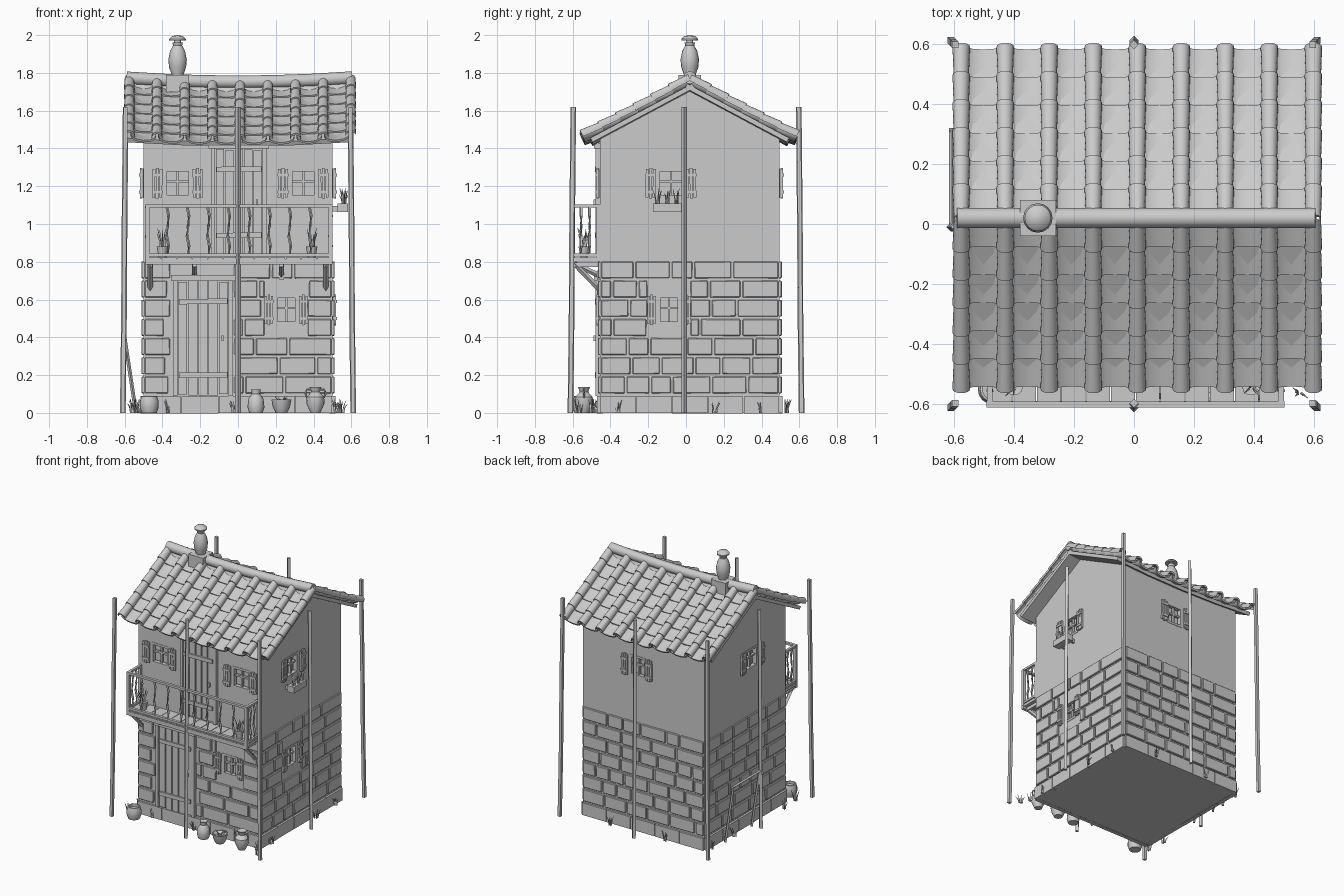
import bpy, bmesh, math, random
from mathutils import Matrix, Vector

random.seed(4)
if "Cube" in bpy.data.objects:
    bpy.data.objects.remove(bpy.data.objects["Cube"])

GREY = (0.6, 0.6, 0.6, 1)
mat = bpy.data.materials.new("plain_grey")
mat.use_nodes = True
mat.diffuse_color = GREY
mat.node_tree.nodes["Principled BSDF"].inputs["Base Color"].default_value = GREY

W, D, YC = 0.5, 0.475, 0.02      # wall half sizes and centre line


def finish(name, bm, smooth=False):
    bmesh.ops.recalc_face_normals(bm, faces=bm.faces)
    mesh = bpy.data.meshes.new(name)
    bm.to_mesh(mesh)
    bm.free()
    ob = bpy.data.objects.new(name, mesh)
    bpy.context.collection.objects.link(ob)
    mesh.materials.append(mat)
    if smooth:
        bpy.ops.object.select_all(action='DESELECT')
        ob.select_set(True)
        bpy.context.view_layer.objects.active = ob
        bpy.ops.object.shade_smooth_by_angle(angle=math.radians(40))
    return ob


def box(bm, frame, centre, size, tilt=0.0):
    m = frame @ Matrix.Translation(centre) @ Matrix.Rotation(tilt, 4, 'Z') @ Matrix.Diagonal((*size, 1))
    bmesh.ops.create_cube(bm, size=1, matrix=m)


def rod(bm, points, radius, sides=6, tip=1.0):
    rings = []
    for i, p in enumerate(points):
        a, b = Vector(points[max(i - 1, 0)]), Vector(points[min(i + 1, len(points) - 1)])
        q = (b - a).to_track_quat('Z', 'Y')
        r = radius * (1 + (tip - 1) * i / (len(points) - 1))
        rings.append([bm.verts.new(Vector(p) + q @ Vector((r * math.cos(t), r * math.sin(t), 0)))
                      for t in (math.tau * k / sides for k in range(sides))])
    for lo, hi in zip(rings, rings[1:]):
        for k in range(sides):
            bm.faces.new((lo[k], lo[k - 1], hi[k - 1], hi[k]))
    bm.faces.new(rings[0])
    bm.faces.new(rings[-1])


def lathe(bm, x, y, z, profile, sides=16):
    rings = [[bm.verts.new((x + r * math.cos(math.tau * k / sides), y + r * math.sin(math.tau * k / sides), z + h))
              for k in range(sides)] for r, h in profile]
    for lo, hi in zip(rings, rings[1:]):
        for k in range(sides):
            bm.faces.new((lo[k], lo[k - 1], hi[k - 1], hi[k]))
    bm.faces.new(rings[0])
    bm.faces.new(rings[-1])


def leaves(bm, x, y, z, count, height, spread):
    for _ in range(count):
        dx, dy = random.uniform(-spread, spread), random.uniform(-spread, spread)
        h = height * random.uniform(0.6, 1)
        rod(bm, [(x + dx / 3, y + dy / 3, z), (x + dx / 2, y + dy / 2, z + h / 2), (x + dx, y + dy, z + h)], 0.006, 3, 0.2)


# Wall frames: local x runs along the wall, y up, z outwards
def wall_frame(angle, reach):
    turn = Matrix.Rotation(angle, 4, 'Z')
    return Matrix.Translation((0, YC, 0)) @ turn @ Matrix.Translation((0, -reach, 0)) @ Matrix.Rotation(math.pi / 2, 4, 'X')


front, right = wall_frame(0, D), wall_frame(math.pi / 2, W)
back, left = wall_frame(math.pi, D), wall_frame(-math.pi / 2, W)
windows = [(front, -0.32, 1.215, 0.27), (front, 0.345, 1.215, 0.27), (front, 0.255, 0.545, 0.23),
           (right, -0.10, 1.215, 0.27), (right, -0.11, 0.545, 0.23), (back, -0.05, 1.215, 0.25),
           (left, 0.07, 1.215, 0.27)]

# House body with a gabled top
bm = bmesh.new()
outline = [(-D, 0.02), (D, 0.02), (D, 1.46), (0, 1.705), (-D, 1.46)]
face = bm.faces.new([bm.verts.new((-W, YC + y, z)) for y, z in outline])
ext = bmesh.ops.extrude_face_region(bm, geom=[face])
bmesh.ops.translate(bm, vec=(2 * W, 0, 0), verts=[v for v in ext["geom"] if isinstance(v, bmesh.types.BMVert)])
walls = finish("walls", bm)

# Window recesses
bm = bmesh.new()
for frame, u, v, width in windows:
    box(bm, frame, (u, v, 0), (width * 0.54, 0.155, 0.09))
cutter = finish("window_cutter", bm)
cutter.hide_render = True
cutter.hide_set(True)
cut = walls.modifiers.new("openings", 'BOOLEAN')
cut.object, cut.operation, cut.solver = cutter, 'DIFFERENCE', 'EXACT'

# Window frames, sills and open shutters
bm = bmesh.new()
for frame, u, v, width in windows:
    w = width * 0.54
    for s in (-1, 1):
        box(bm, frame, (u + s * (w / 2 - 0.008), v, -0.012), (0.016, 0.155, 0.03))
        box(bm, frame, (u, v + s * 0.07, -0.012), (w, 0.016, 0.03))
        side = width * 0.21
        for k in (-1, 0, 1):
            box(bm, frame, (u + s * (w / 2 + side / 2 + 0.006) + k * side / 3, v, 0.012),
                (side / 3 - 0.004, 0.15 + 0.012 * (k == 0), 0.012), 0.015 * s)
        for k in (-1, 1):
            box(bm, frame, (u + s * (w / 2 + side / 2 + 0.006), v + k * 0.045, 0.019), (side, 0.016, 0.01))
    box(bm, frame, (u, v, -0.018), (0.012, 0.15, 0.018))
    box(bm, frame, (u, v + 0.01, -0.018), (w, 0.012, 0.018))
finish("windows_and_shutters", bm)

# Stone blocks of the lower storey, kept clear of openings
bm = bmesh.new()
for frame, half in ((front, W), (right, D), (back, W), (left, D)):
    blocked = [(u - wd / 2, u + wd / 2, v - 0.08, v + 0.08) for f, u, v, wd in windows if f is frame]
    if frame is front:
        blocked.append((-0.36, -0.02, 0, 0.74))
    for row in range(7):
        z0, x = 0.1 + row * 0.1015, -half
        while x < half - 0.01:
            end = x + random.uniform(0.11, 0.22) - (0.05 if x == -half and row % 2 else 0)
            end = half if half - end < 0.07 else end
            spans = [(x + 0.006, end - 0.006)]
            for a, b, c, d in blocked:
                if c < z0 + 0.09 and d > z0:
                    spans = [s for p, q in spans for s in ((p, min(q, a)), (max(p, b), q)) if s[1] - s[0] > 0.025]
            for p, q in spans:
                box(bm, frame, ((p + q) / 2, z0 + 0.048, 0.002), (q - p, 0.088, 0.02), random.uniform(-0.01, 0.01))
            x = end
bmesh.ops.bevel(bm, geom=bm.edges[:], offset=0.004, segments=1, affect='EDGES')
finish("stone_blocks", bm)

# Plinth of long slabs
bm = bmesh.new()
box(bm, Matrix(), (0, YC, 0.045), (1.0, 0.95, 0.09))
for frame, half in ((front, W), (right, D), (back, W), (left, D)):
    for k in range(5):
        wide = 2 * half / 5
        box(bm, frame, (-half + wide * (k + 0.5), 0.045 + random.uniform(-0.003, 0), 0), (wide - 0.004, 0.09, 0.03))
finish("plinth", bm)

# Plank doors with battens
for name, u, width, z0, z1 in (("lower_door", -0.185, 0.27, 0.09, 0.70), ("balcony_door", 0.005, 0.25, 0.83, 1.40)):
    bm = bmesh.new()
    count = 5
    for k in range(count):
        box(bm, front, (u + width * ((k + 0.5) / count - 0.5), (z0 + z1) / 2, 0.006),
            (width / count - 0.006, z1 - z0 - random.uniform(0, 0.02), 0.022))
    for z in (z0 + 0.11, z1 - 0.11):
        box(bm, front, (u, z, 0.02), (width * 0.95, 0.028, 0.014), 0.01)
    for s in (-1, 1):
        box(bm, front, (u + s * (width / 2 + 0.012), (z0 + z1) / 2, 0.006), (0.022, z1 - z0, 0.035))
    box(bm, front, (u, z1 + 0.014, 0.01), (width + 0.07, 0.03, 0.045))
    box(bm, front, (u + width * 0.38, (z0 + z1) / 2, 0.025), (0.012, 0.03, 0.02))
    finish(name, bm)

# Balcony deck, railing and braces
bm = bmesh.new()
for k in range(12):
    box(bm, Matrix(), (-0.448 + k * 0.0823, -0.53, 0.812), (0.079, 0.155, 0.02))
box(bm, Matrix(), (0.005, -0.60, 0.80), (0.99, 0.022, 0.03))
for z in (0.835, 1.095):
    box(bm, Matrix(), (0.005, -0.60, z), (0.99, 0.02, 0.016))
    for x in (-0.48, 0.49):
        box(bm, Matrix(), (x, -0.53, z), (0.018, 0.15, 0.016))
for x in (-0.48, 0.49):
    box(bm, Matrix(), (x, -0.60, 0.955), (0.022, 0.022, 0.29))
    box(bm, Matrix(), (x, -0.465, 0.955), (0.018, 0.018, 0.28))
bars = [(-0.48 + 0.97 * k / 9, -0.60) for k in range(1, 9)] + [(x, y) for x in (-0.48, 0.49) for y in (-0.555, -0.51)]
for x, y in bars:
    rod(bm, [(x + 0.006 * math.sin(k * 2.1), y, 0.83 + 0.053 * k) for k in range(6)], 0.008, 5)
for x, low in ((-0.465, 0.64), (0.465, 0.64), (-0.23, 0.72), (0.23, 0.72)):
    rod(bm, [(x, -0.59, 0.79), (x, -0.445, low)], 0.014, 4)
    box(bm, Matrix(), (x, -0.46, low + 0.01), (0.028, 0.02, 0.05))
    box(bm, Matrix(), (x, -0.52, 0.785), (0.024, 0.15, 0.024))
finish("balcony", bm)


# Roof: tile surfaces follow the slope, with a little sag along the ridge
def on_roof(side, x, run, lift):
    sag = 0.022 * (x / 0.6) ** 2 - 0.012
    return (x, YC + side * (run + lift * 0.46), 1.752 - 0.53 * run + 0.03 * (run / 0.57 - 0.5) ** 2 + lift * 0.88 + sag)


def arc_tile(bm, side, x, start, stop, r0, r1, squash, lifts, thick, steps=6):
    grids = []
    for run, r, base in ((start, r0, lifts[0]), (stop, r1, lifts[1])):
        for t in (0, thick):
            grids.append([bm.verts.new(on_roof(side, x + r * math.cos(math.pi * k / steps), run,
                          base - t + r * squash * math.sin(math.pi * k / steps))) for k in range(steps + 1)])
    top0, low0, top1, low1 = grids
    for p, q in ((top0, top1), (low0, low1), (top0, low0), (top1, low1)):
        for k in range(steps):
            bm.faces.new((p[k], p[k + 1], q[k + 1], q[k]))
    for k in (0, steps):
        bm.faces.new((top0[k], top1[k], low1[k], low0[k]))


pans, caps, deck = bmesh.new(), bmesh.new(), bmesh.new()
ROWS, STEP = 6, 0.56 / 6
for side in (-1, 1):
    for row in range(ROWS):
        a, b = row * STEP, (row + 1) * STEP
        for k in range(9):
            x = -0.575 + k * 0.1465
            arc_tile(caps, side, x, a, b + 0.008, 0.025, 0.029, 1.0, (0.0, 0.004), 0.012, 8)
            if k < 8:
                arc_tile(pans, side, x + 0.0733, a, b + 0.01, 0.068, 0.068, -0.5, (0.0, 0.014), 0.012)
    ends = [[deck.verts.new(on_roof(side, x, run, lift)) for run, lift in ((0, -0.03), (0.54, -0.03), (0.54, -0.055), (0, -0.055))]
            for x in (-0.59, -0.3, 0, 0.3, 0.6)]
    for p, q in zip(ends, ends[1:]):
        for k in range(4):
            deck.faces.new((p[k], p[k - 1], q[k - 1], q[k]))
    deck.faces.new(ends[0])
    deck.faces.new(ends[-1])
finish("roof_pan_tiles", pans, True)
finish("roof_cap_tiles", caps, True)
finish("roof_deck", deck)
bm = bmesh.new()
rod(bm, [(x, YC, 1.752 + 0.022 * (x / 0.6) ** 2) for x in (-0.59, -0.4, -0.2, 0, 0.2, 0.4, 0.605)], 0.034, 12)
finish("ridge_tiles", bm, True)

# Chimney: square block, urn and domed cap
bm = bmesh.new()
box(bm, Matrix(), (-0.32, YC, 1.745), (0.12, 0.12, 0.09))
finish("chimney_block", bm)
bm = bmesh.new()
lathe(bm, -0.32, YC, 1.78, [(0.03, 0), (0.032, 0.012), (0.045, 0.05), (0.049, 0.09), (0.04, 0.135),
                            (0.024, 0.165), (0.028, 0.18), (0.018, 0.182), (0.018, 0.196)])
lathe(bm, -0.32, YC, 1.972, [(0.044, 0), (0.044, 0.008), (0.03, 0.022), (0.006, 0.028)])
finish("chimney_urn", bm, True)

# Tall leaning poles around the house
bm = bmesh.new()
for x in (-1, 0, 1):
    for y in (-1, 0, 1):
        if x or y:
            rod(bm, [(0.61 * x * f, 0.612 * y * f - 0.01 * (y == 0), z) for f, z in
                     ((1, 0), (0.99, 0.5), (0.985, 1.0), (0.975, 1.62))], 0.015, 4)
finish("poles", bm)

# Leaning frame of two legs and a top rail
bm = bmesh.new()
for y in (0.0, 0.31):
    rod(bm, [(-0.54, y, 0.0), (-0.605, y, 0.43)], 0.01, 4)
rod(bm, [(-0.605, -0.01, 0.425), (-0.605, 0.32, 0.425)], 0.01, 4)
finish("leaning_frame", bm)

# Pots and baskets on the ground and on the balcony
bm = bmesh.new()
lathe(bm, -0.47, -0.55, 0, [(0.04, 0), (0.05, 0.03), (0.05, 0.06), (0.042, 0.088), (0.034, 0.09), (0.034, 0.07)])
lathe(bm, 0.095, -0.54, 0, [(0.036, 0), (0.045, 0.03), (0.04, 0.075), (0.022, 0.1), (0.026, 0.125), (0.016, 0.12)])
lathe(bm, 0.23, -0.54, 0, [(0.03, 0), (0.045, 0.03), (0.053, 0.07), (0.046, 0.07), (0.03, 0.055)])
lathe(bm, 0.41, -0.54, 0, [(0.026, 0), (0.048, 0.05), (0.046, 0.085), (0.022, 0.11), (0.032, 0.138), (0.02, 0.132)])
for s in (-1, 1):
    rod(bm, [(0.41 + s * r, -0.54, z) for r, z in ((0.045, 0.08), (0.055, 0.105), (0.045, 0.125), (0.024, 0.122))], 0.006)
for x in (-0.4, 0.39):
    lathe(bm, x, -0.54, 0.822, [(0.02, 0), (0.029, 0.05), (0.031, 0.06), (0.024, 0.058)], 10)
finish("pots", bm, True)

# Flower box under the side window
bm = bmesh.new()
box(bm, right, (-0.12, 1.085, 0.055), (0.15, 0.045, 0.055))
for u in (-0.17, -0.07):
    box(bm, right, (u, 1.08, 0.015), (0.015, 0.03, 0.04))
finish("flower_box", bm)

# Plants and grass tufts
bm = bmesh.new()
for x in (-0.4, 0.39):
    leaves(bm, x, -0.54, 0.87, 9, 0.11, 0.035)
for y in (-0.15, -0.10, -0.05):
    leaves(bm, 0.56, y, 1.1, 6, 0.09, 0.025)
leaves(bm, 0.23, -0.54, 0.05, 8, 0.04, 0.04)
for x, y in ((0.55, -0.56), (0.52, -0.5), (-0.56, -0.35), (-0.55, -0.5), (0.53, -0.36), (0.54, 0.15), (0.53, 0.4),
             (-0.37, -0.48), (-0.02, -0.48), (-0.2, 0.53), (0.25, 0.53), (-0.54, 0.2), (-0.53, 0.45)):
    leaves(bm, x, y, 0, 5, 0.075, 0.03)
finish("plants", bm)
